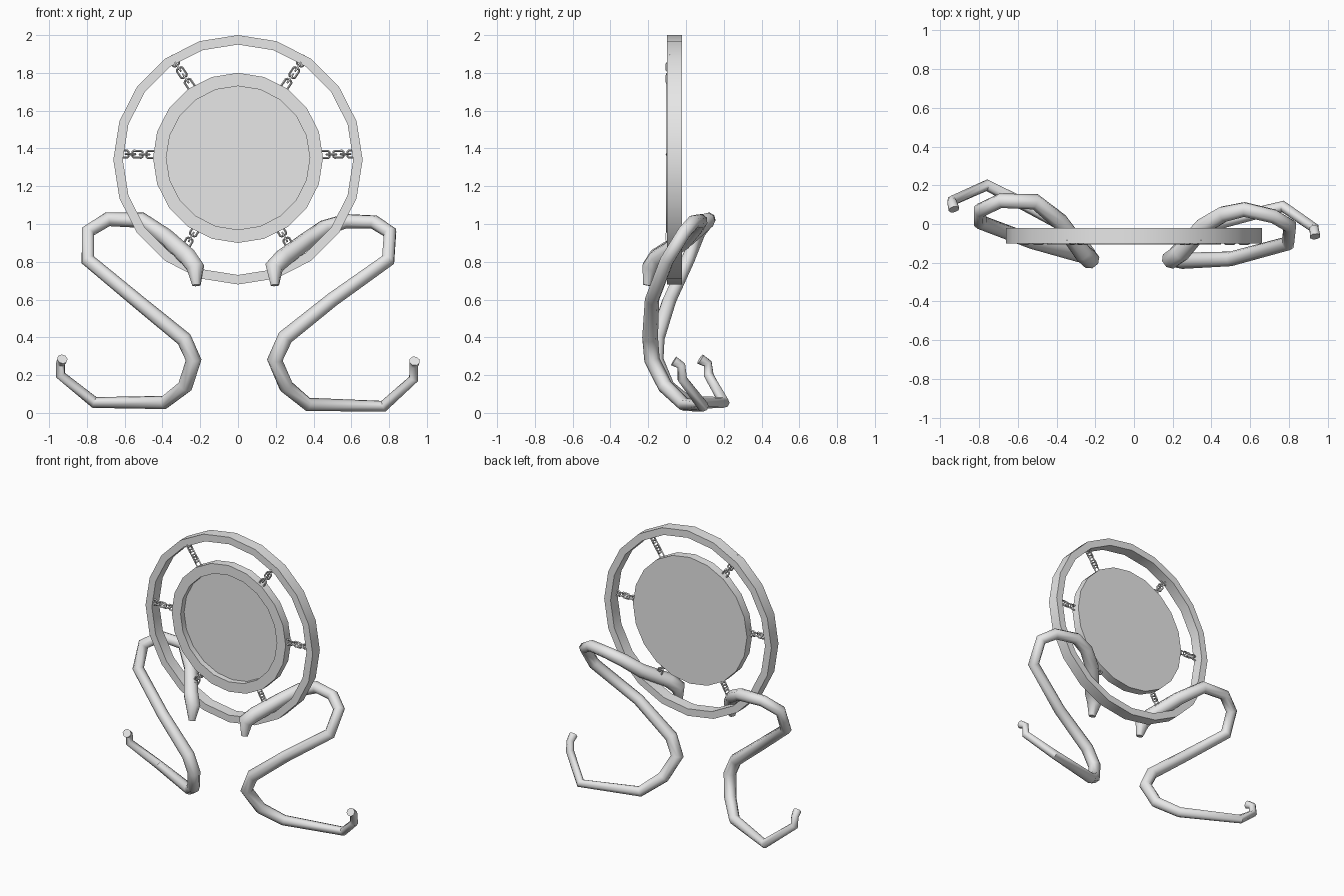
import bpy
import bmesh
from math import sin, cos, pi, radians
from mathutils import Matrix, Vector

cube = bpy.data.objects.get("Cube")
if cube:
    bpy.data.objects.remove(cube, do_unlink=True)

metal = bpy.data.materials.new("pale_grey")
metal.use_nodes = True
metal.diffuse_color = (0.8, 0.8, 0.8, 1)
metal.node_tree.nodes["Principled BSDF"].inputs["Base Color"].default_value = (0.8, 0.8, 0.8, 1)

SIDES = 20


def link_object(name, data, angle=30):
    obj = bpy.data.objects.new(name, data)
    bpy.context.collection.objects.link(obj)
    bpy.ops.object.select_all(action="DESELECT")
    obj.select_set(True)
    bpy.context.view_layer.objects.active = obj
    if obj.type == "CURVE":
        bpy.ops.object.convert(target="MESH")
        obj = bpy.context.object
    obj.data.materials.clear()
    obj.data.materials.append(metal)
    bpy.ops.object.shade_smooth_by_angle(angle=radians(angle))
    return obj


def turned(name, profile, centre_z, closed):
    """Turn a (radius, y) profile around the front-to-back axis."""
    bm = bmesh.new()
    loops = []
    for r, y in profile:
        loops.append([bm.verts.new((r * sin(2 * pi * i / SIDES), y,
                                    centre_z + r * cos(2 * pi * i / SIDES)))
                      for i in range(SIDES)])
    pairs = list(zip(loops, loops[1:]))
    if closed:
        pairs.append((loops[-1], loops[0]))
    else:
        bm.faces.new(loops[0])
        bm.faces.new(loops[-1])
    for a, b in pairs:
        for i in range(SIDES):
            j = (i + 1) % SIDES
            bm.faces.new((a[i], a[j], b[j], b[i]))
    bmesh.ops.recalc_face_normals(bm, faces=bm.faces)
    mesh = bpy.data.meshes.new(name)
    bm.to_mesh(mesh)
    bm.free()
    return link_object(name, mesh)


def tube(name, points, depth, resolution, cyclic=False, angle=50):
    """Sweep a round section along (x, y, z, radius) points."""
    curve = bpy.data.curves.new(name, "CURVE")
    curve.dimensions = "3D"
    curve.bevel_depth = depth
    curve.bevel_resolution = resolution
    curve.use_fill_caps = True
    spline = curve.splines.new("POLY")
    spline.points.add(len(points) - 1)
    for p, (x, y, z, r) in zip(spline.points, points):
        p.co = (x, y, z, 1)
        p.radius = r
    spline.use_cyclic_u = cyclic
    return link_object(name, curve, angle)


# Outer hoop and the dished disc hung inside it
turned("outer_hoop", [(0.66, -0.10), (0.66, -0.02), (0.61, -0.02), (0.61, -0.10)], 1.34, True)
turned("dished_disc", [(0.38, -0.065), (0.38, -0.105), (0.45, -0.105), (0.45, -0.045)], 1.35, False)

# Six short chains, links turned a quarter each time
LINK = [(-0.027, 0.012), (-0.02, 0.018), (0.02, 0.018),
        (0.027, 0.012), (0.027, -0.012), (0.02, -0.018), (-0.02, -0.018), (-0.027, -0.012)]
for c, a in enumerate((1, 56, 124, 179, 240, 300)):
    turn = Matrix.Rotation(-radians(a), 4, "Y")
    for k in range(5):
        pts = []
        for u, v in LINK:
            p = Vector((u, 0, v)) if k % 2 == 0 else Vector((u, v, 0))
            p = turn @ (p + Vector((0.458 + 0.037 * k, 0, 0)))
            pts.append((p.x, p.y - 0.085, p.z + 1.36, 1))
        tube(f"chain_{c + 1}_link_{k + 1}", pts, 0.006, 0, True, 30)

# Two winding snakes, head first, with their own slightly different poses
left_path = [
    (0.195, -0.205, 0.675, 0.6), (0.19, -0.185, 0.77, 1.3), (0.24, -0.15, 0.82, 1.3),
    (0.36, -0.01, 0.91, 1.2), (0.46, 0.05, 0.98, 1.15), (0.57, 0.075, 1.015, 1.05),
    (0.72, 0.04, 1.01, 1.0), (0.805, -0.01, 0.955, 1.0), (0.795, -0.1, 0.81, 1.0),
    (0.50, -0.18, 0.6, 1.0), (0.25, -0.19, 0.4, 1.1), (0.195, -0.18, 0.28, 1.1),
    (0.255, -0.11, 0.14, 1.05), (0.37, -0.01, 0.045, 0.95), (0.77, 0.09, 0.035, 0.8),
    (0.93, -0.02, 0.18, 0.7), (0.93, -0.025, 0.25, 0.65), (0.935, -0.065, 0.275, 0.75)]
right_path = [
    (-0.22, -0.205, 0.675, 0.6), (-0.225, -0.185, 0.77, 1.3), (-0.265, -0.15, 0.825, 1.3),
    (-0.38, 0.01, 0.93, 1.2), (-0.51, 0.115, 1.02, 1.1), (-0.69, 0.12, 1.025, 1.0),
    (-0.795, 0.07, 0.96, 1.0), (-0.795, 0.01, 0.81, 1.0),
    (-0.53, -0.09, 0.59, 1.0), (-0.285, -0.155, 0.39, 1.1), (-0.235, -0.16, 0.28, 1.1),
    (-0.28, -0.1, 0.14, 1.05), (-0.39, 0.01, 0.055, 0.95), (-0.76, 0.2, 0.055, 0.8),
    (-0.94, 0.12, 0.2, 0.7), (-0.94, 0.115, 0.26, 0.65), (-0.93, 0.075, 0.285, 0.75)]
for name, path in (("left_snake", left_path), ("right_snake", right_path)):
    tube(name, path, 0.038, 2)
